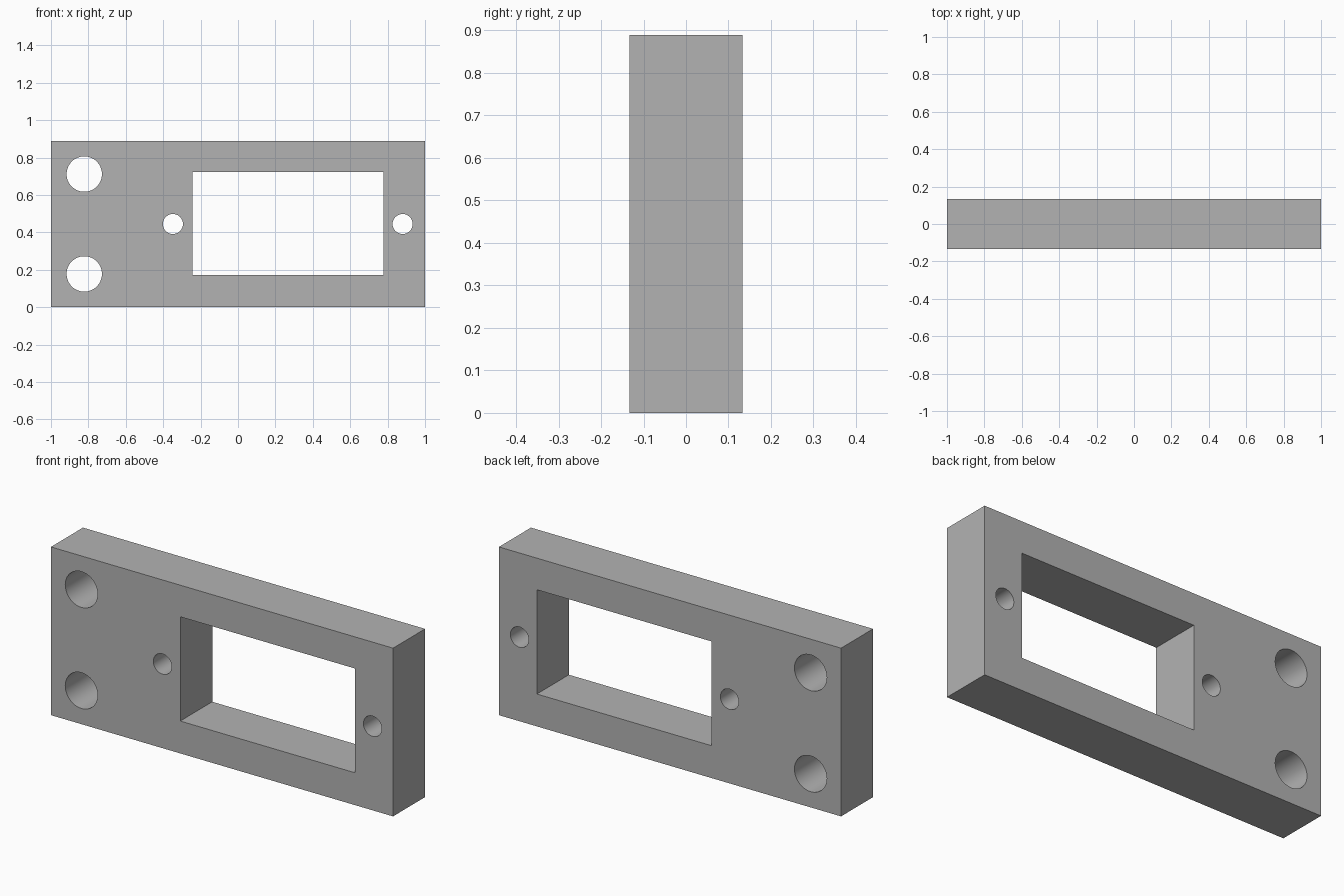
import bpy
import math

if "Cube" in bpy.data.objects:
    bpy.data.objects.remove(bpy.data.objects["Cube"], do_unlink=True)

LENGTH, DEPTH, HEIGHT = 2.0, 0.267, 0.889
MID = HEIGHT / 2

grey = bpy.data.materials.new("plain grey")
grey.use_nodes = True
colour = (0.45, 0.45, 0.45, 1)
grey.diffuse_color = colour
grey.node_tree.nodes["Principled BSDF"].inputs["Base Color"].default_value = colour


def box(name, x, z, size):
    bpy.ops.mesh.primitive_cube_add(size=1, location=(x, 0, z))
    obj = bpy.context.object
    obj.name = name
    obj.scale = size
    bpy.ops.object.transform_apply(location=True, rotation=False, scale=True)
    obj.data.materials.append(grey)
    return obj


def pin(name, x, z, radius):
    bpy.ops.mesh.primitive_cylinder_add(
        vertices=64, radius=radius, depth=DEPTH * 2,
        location=(x, 0, z), rotation=(math.pi / 2, 0, 0))
    obj = bpy.context.object
    obj.name = name
    obj.data.materials.append(grey)
    return obj


def cut(target, cutter):
    cutter.hide_render = True
    mod = target.modifiers.new(cutter.name, 'BOOLEAN')
    mod.operation = 'DIFFERENCE'
    mod.solver = 'EXACT'
    mod.object = cutter
    bpy.context.view_layer.objects.active = target
    bpy.ops.object.modifier_apply(modifier=mod.name)
    bpy.data.objects.remove(cutter, do_unlink=True)


# Solid plate
plate = box("mounting_plate", 0, MID, (LENGTH, DEPTH, HEIGHT))

# Rectangular window
cut(plate, box("window_cutter", 0.267, MID + 0.002, (1.022, DEPTH * 2, 0.551)))

# Large mounting holes, one above the other
for side in (-1, 1):
    cut(plate, pin("mounting_hole_cutter", -0.822, MID + side * 0.267, 0.0945))

# Small screw holes either side of the window
for x in (-0.348, 0.88):
    cut(plate, pin("screw_hole_cutter", x, MID, 0.0535))

# Smooth hole walls, crisp edges
bpy.ops.object.select_all(action='DESELECT')
plate.select_set(True)
bpy.context.view_layer.objects.active = plate
bpy.ops.object.shade_smooth_by_angle(angle=math.radians(30))
